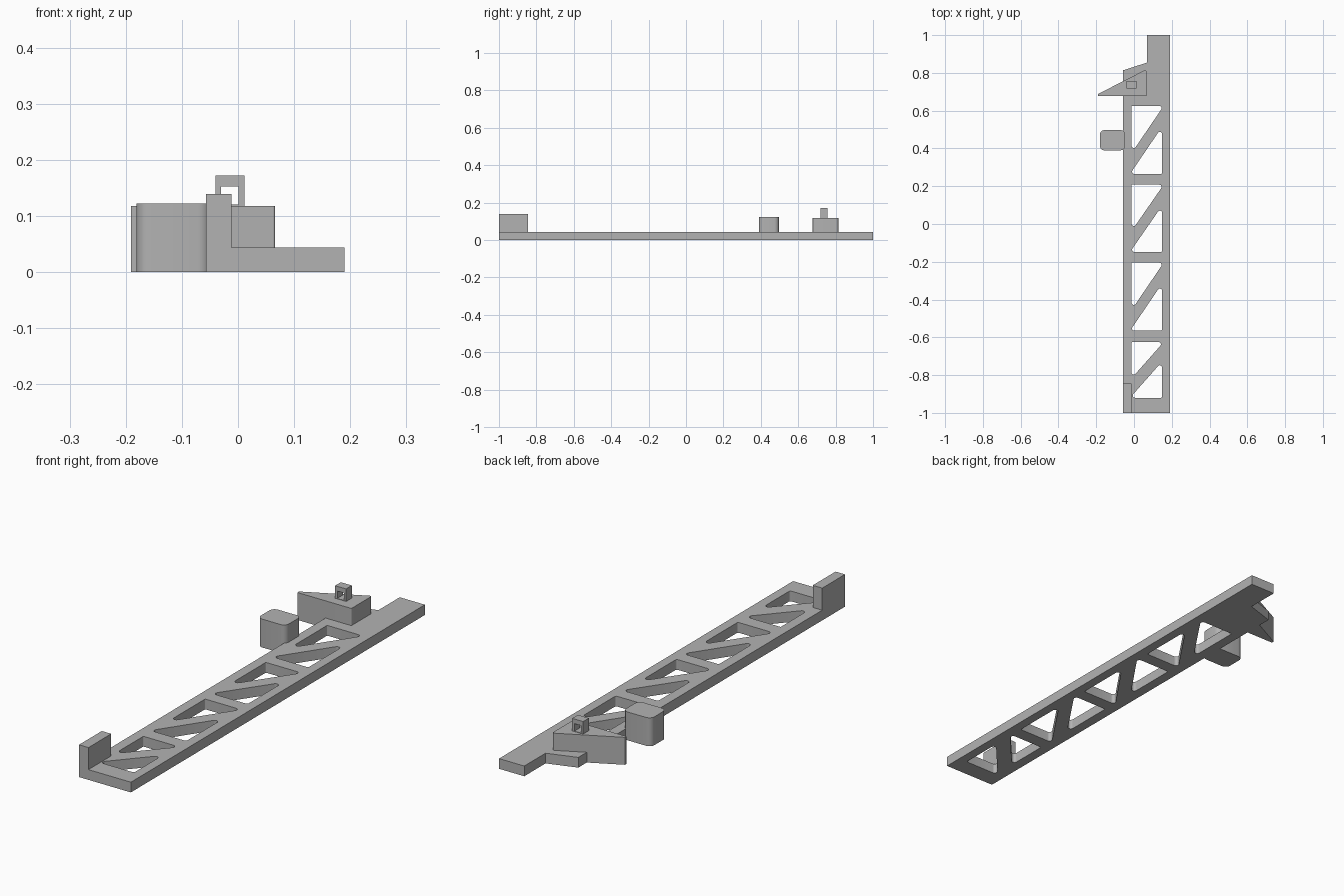
import bpy, bmesh, math
from mathutils import Vector

if "Cube" in bpy.data.objects:
    bpy.data.objects.remove(bpy.data.objects["Cube"])

grey = bpy.data.materials.new("plain grey")
grey.diffuse_color = (0.45, 0.45, 0.45, 1)
grey.use_nodes = True
grey.node_tree.nodes["Principled BSDF"].inputs["Base Color"].default_value = grey.diffuse_color


def fillet(points, radii, steps=6):
    """Round each corner of a 2D polygon with its own radius."""
    pts, out = [Vector(p) for p in points], []
    for i, p in enumerate(pts):
        r = radii[i]
        if r == 0:
            out.append(p)
            continue
        a = (pts[i - 1] - p).normalized()
        b = (pts[(i + 1) % len(pts)] - p).normalized()
        half = a.angle(b) / 2
        centre = p + (a + b).normalized() * r / math.sin(half)
        start = p + a * r / math.tan(half) - centre
        end = p + b * r / math.tan(half) - centre
        sweep = math.pi - 2 * half
        for k in range(steps + 1):
            t = k / steps
            out.append(centre + (start * math.sin((1 - t) * sweep)
                                 + end * math.sin(t * sweep)) / math.sin(sweep))
    return out


def prism(name, loops, depth, place=lambda u, v: (u, v, 0), direction=(0, 0, 1)):
    """Extrude a 2D outline (first loop) with holes (other loops)."""
    bm = bmesh.new()
    edges = []
    for loop in loops:
        vs = [bm.verts.new(place(*p)) for p in loop]
        edges += [bm.edges.new((vs[i - 1], vs[i])) for i in range(len(vs))]
    bmesh.ops.triangle_fill(bm, edges=edges, use_beauty=True)
    res = bmesh.ops.extrude_face_region(bm, geom=bm.faces[:], use_keep_orig=True)
    top = [g for g in res["geom"] if isinstance(g, bmesh.types.BMVert)]
    bmesh.ops.translate(bm, verts=top, vec=Vector(direction) * depth)
    bmesh.ops.recalc_face_normals(bm, faces=bm.faces[:])
    mesh = bpy.data.meshes.new(name)
    bm.to_mesh(mesh)
    bm.free()
    mesh.materials.append(grey)
    mesh.shade_smooth()
    mesh.set_sharp_from_angle(angle=math.radians(30))
    ob = bpy.data.objects.new(name, mesh)
    bpy.context.collection.objects.link(ob)
    return ob


def rect(x0, x1, y0, y1):
    return [(x0, y0), (x1, y0), (x1, y1), (x0, y1)]


# Long flat plate with pairs of rounded triangular cut-outs
outline = [(-0.057, -1), (0.19, -1), (0.19, 1), (0.07, 1), (0.07, 0.855), (-0.057, 0.814)]
loops = [outline]
L, R, leg_x = -0.013, 0.149, 0.17
for y0, y1, leg_y in [(0.265, 0.625, 0.25), (-0.148, 0.208, 0.245),
                      (-0.565, -0.205, 0.25), (-0.92, -0.625, 0.192)]:
    loops.append(fillet([(L, y1), (L + leg_x, y1), (L, y1 - leg_y)], [0.004, 0.012, 0.012]))
    loops.append(fillet([(R, y0), (R - leg_x, y0), (R, y0 + leg_y)], [0.008, 0.012, 0.012]))
prism("plate", loops, 0.044)

# Upright tab at the front corner
prism("end_tab", [rect(-0.057, -0.012, -1, -0.845)], 0.139)

# Rounded side block
prism("side_block", [fillet(rect(-0.181, -0.047, 0.39, 0.497), [0.024] * 4)], 0.122)

# Pointed wedge crossing the back of the plate
wedge = [(-0.191, 0.677), (0.066, 0.677), (0.066, 0.819), (-0.191, 0.688)]
prism("wedge", [fillet(wedge, [0, 0.004, 0.007, 0])], 0.118)

# Small square loop standing on the wedge
prism("loop", [rect(-0.04, 0.012, 0.116, 0.172), rect(-0.03, 0.001, 0.12, 0.152)],
      0.039, lambda u, v: (u, 0.718, v), (0, 1, 0))
